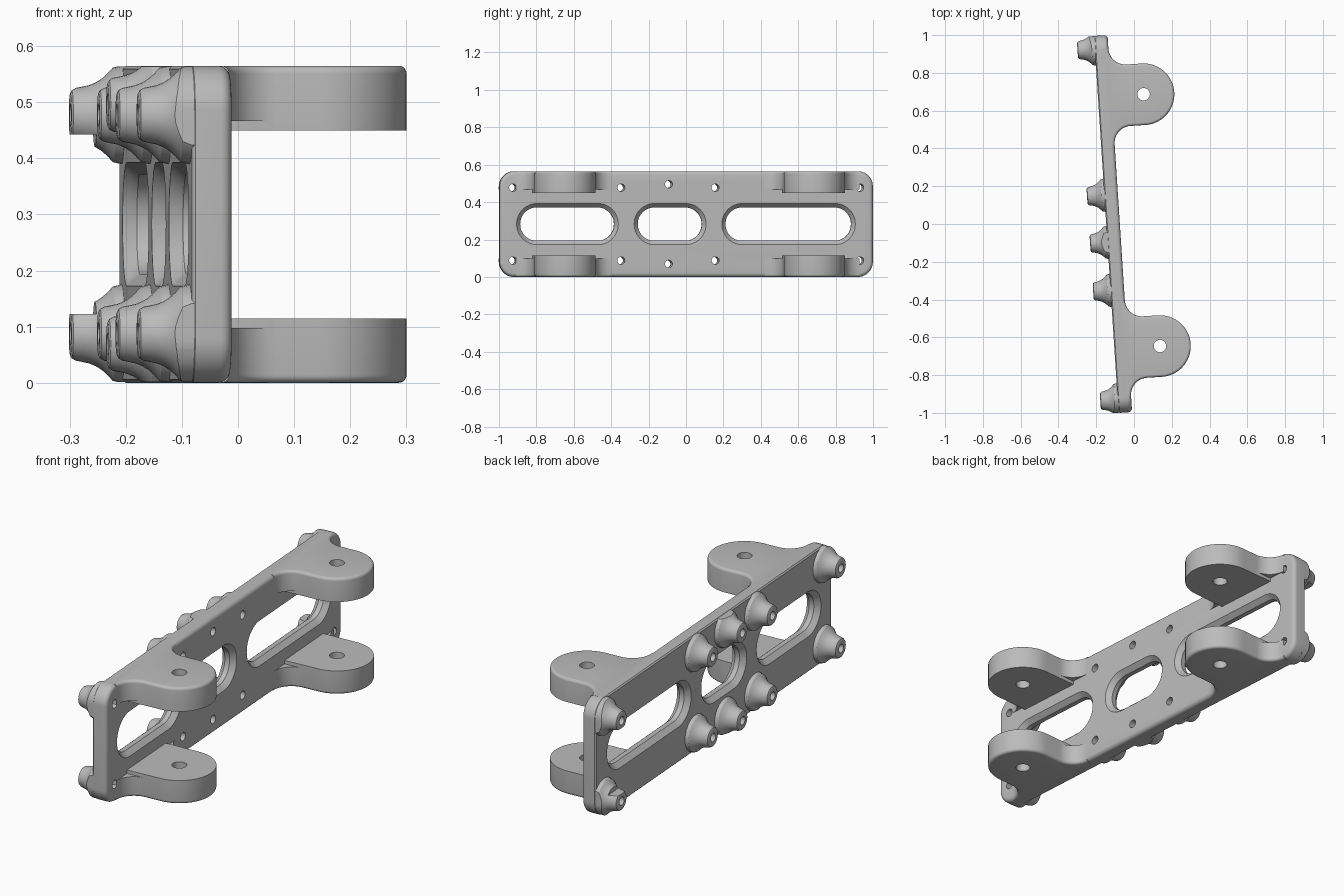
import bpy, bmesh
from math import sin, cos, pi, radians
from mathutils import Vector

cube = bpy.data.objects.get("Cube")
if cube:
    bpy.data.objects.remove(cube, do_unlink=True)

# Main sizes: u = across the plate, v = along it, z = up
HEIGHT = 0.565
MID = HEIGHT / 2
HALF_T = 0.036        # half plate thickness
LUG_R, LUG_U, LUG_T = 0.163, 0.206, 0.115
WEB_R = 0.09          # concave blend between lug and plate
HOLE_R = 0.02

grey = bpy.data.materials.new("plain grey")
grey.use_nodes = True
grey.diffuse_color = (0.5, 0.5, 0.5, 1)
grey.node_tree.nodes["Principled BSDF"].inputs["Base Color"].default_value = (0.5, 0.5, 0.5, 1)


def loft(name, rings, closed=False):
    """Skin a list of equal-length rings; cap the ends unless closed."""
    bm = bmesh.new()
    vs = [[bm.verts.new(p) for p in ring] for ring in rings]
    n = len(vs[0])
    pairs = list(zip(vs, vs[1:]))
    if closed:
        pairs.append((vs[-1], vs[0]))
    else:
        bm.faces.new(vs[0])
        bm.faces.new(vs[-1])
    for a, b in pairs:
        for i in range(n):
            j = (i + 1) % n
            bm.faces.new((a[i], a[j], b[j], b[i]))
    bmesh.ops.recalc_face_normals(bm, faces=bm.faces)
    mesh = bpy.data.meshes.new(name)
    bm.to_mesh(mesh)
    bm.free()
    mesh.materials.append(grey)
    ob = bpy.data.objects.new(name, mesh)
    bpy.context.collection.objects.link(ob)
    return ob


def boolean(ob, cutter, operation='DIFFERENCE'):
    """Apply one boolean and discard the helper."""
    mod = ob.modifiers.new("cut", 'BOOLEAN')
    mod.operation, mod.solver, mod.object = operation, 'EXACT', cutter
    bpy.context.view_layer.objects.active = ob
    bpy.ops.object.modifier_apply(modifier=mod.name)
    bpy.data.objects.remove(cutter, do_unlink=True)


def rounded_rect(u, cv, hv, hz, r, seg=12):
    """Rounded rectangle in the v-z plane at depth u."""
    pts = []
    for k, (sv, sz) in enumerate(((1, 1), (-1, 1), (-1, -1), (1, -1))):
        for i in range(seg + 1):
            a = (k + i / seg) * pi / 2
            pts.append((u, cv + sv * (hv - r) + r * cos(a), MID + sz * (hz - r) + r * sin(a)))
    return pts


def disc(centre, r, axis, seg=32):
    ring = []
    for i in range(seg):
        a = 2 * pi * i / seg
        off = (0, r * cos(a), r * sin(a)) if axis == 'u' else (r * cos(a), r * sin(a), 0)
        ring.append(Vector(centre) + Vector(off))
    return ring


def box(u0, u1, v0, v1, z0, z1):
    return loft("box_cutter", [[(u, v0, z0), (u, v1, z0), (u, v1, z1), (u, v0, z1)] for u in (u0, u1)])


def edge_round(r, steps=5):
    """(inset, drop) pairs of a quarter-round edge."""
    return [(r * (1 - cos(a)), r * (1 - sin(a))) for a in (pi / 2 * i / steps for i in range(steps + 1))]


parts = []

# Base plate with rounded rim
sections = [(-HALF_T, 0.006), (-HALF_T + 0.006, 0)]
sections += [(HALF_T - drop, inset) for inset, drop in edge_round(0.02)]
plate = loft("base_plate", [rounded_rect(u, 0, 1 - i, MID - i, 0.08 - i) for u, i in sections])
parts.append(plate)

# Three long slots, tapered from both faces to a middle lip
for v0, v1 in ((-0.91, -0.365), (-0.28, 0.105), (0.19, 0.905)):
    rings = []
    for u, inset in ((-0.06, 0), (-HALF_T, 0), (-0.012, 0.021),
                     (0.012, 0.021), (HALF_T, 0), (0.06, 0)):
        hz = 0.11 - inset
        rings.append(rounded_rect(u, (v0 + v1) / 2, (v1 - v0) / 2 - inset, hz, hz - 0.001))
    boolean(plate, loft("slot_cutter", rings))

# Screw holes and flared bosses behind them
boss_profile = [(HOLE_R, -0.128), (0.038, -0.128), (0.044, -0.125), (0.048, -0.118),
                (0.05, -0.108), (0.053, -0.094), (0.058, -0.082), (0.065, -0.071),
                (0.074, -0.061), (0.084, -0.052), (0.088, -0.036), (0.088, -0.02), (HOLE_R, -0.02)]
for k, (v, dz) in enumerate(((-0.93, 0.195), (-0.35, 0.195), (-0.095, 0.213),
                             (0.155, 0.195), (0.93, 0.195))):
    for side, word in ((1, "upper"), (-1, "lower")):
        z = MID + side * dz
        boolean(plate, loft("hole_cutter", [disc((u, v, z), HOLE_R, 'u') for u in (-0.1, 0.1)]))
        boss = loft(f"{word}_boss_{k + 1}", [disc((u, v, z), r, 'u') for r, u in boss_profile], closed=True)
        # Trim the flare to the plate outline
        envelope = loft("envelope", [rounded_rect(u, 0, 0.999, MID - 0.001, 0.08) for u in (-0.2, 0.1)])
        boolean(boss, envelope, 'INTERSECT')
        if k == 4:  # flat relief on the inner side of the end bosses
            boolean(boss, box(-0.2, -0.084, 0.8, 1.1, MID - 0.16, MID + 0.16))
        parts.append(boss)


def lug_outline(cv, z, inset):
    """Tongue with a round end and concave blends into the plate."""
    blend, half = [], LUG_R
    for i in range(13):
        a = pi / 2 * i / 12
        blend.append((HALF_T + WEB_R - (WEB_R + inset) * cos(a),
                      half + WEB_R - (WEB_R + inset) * sin(a)))
    nose = []
    for i in range(33):
        a = pi / 2 - pi * i / 32
        nose.append((LUG_U + (half - inset) * cos(a), (half - inset) * sin(a)))
    root = half + WEB_R
    pts = [(0, root)] + blend + nose + [(u, -v) for u, v in reversed(blend)] + [(0, -root)]
    return [(u, cv + v, z) for u, v in pts]


# Four mounting lugs
for cv, end in ((-0.661, "front"), (0.675, "rear")):
    for side, word in ((1, "upper"), (-1, "lower")):
        def level(h):
            return MID + side * (h - MID)
        layers = [(HEIGHT - LUG_T, 0)]
        layers += [(HEIGHT - drop, inset) for inset, drop in edge_round(0.014)]
        lug = loft(f"{end}_{word}_lug", [lug_outline(cv, level(h), i) for h, i in layers])
        boolean(lug, loft("pin_cutter", [disc((LUG_U, cv, level(h)), 0.033, 'z') for h in (0.4, 0.6)]))
        # Shallow relief under the blends
        for s in (1, -1):
            vs = sorted((cv + s * (LUG_R + 0.001), cv + s * (LUG_R + 0.15)))
            zs = sorted((level(0.43), level(0.467)))
            boolean(lug, box(-0.02, 0.2, *vs, *zs))
        parts.append(lug)

# Turn the whole bracket to its slight slant and shade it
bpy.ops.object.select_all(action='DESELECT')
for ob in parts:
    ob.location = (-0.111, 0, 0)
    ob.rotation_euler.z = 0.065
    ob.select_set(True)
bpy.context.view_layer.objects.active = plate
bpy.ops.object.shade_smooth_by_angle(angle=radians(30))
